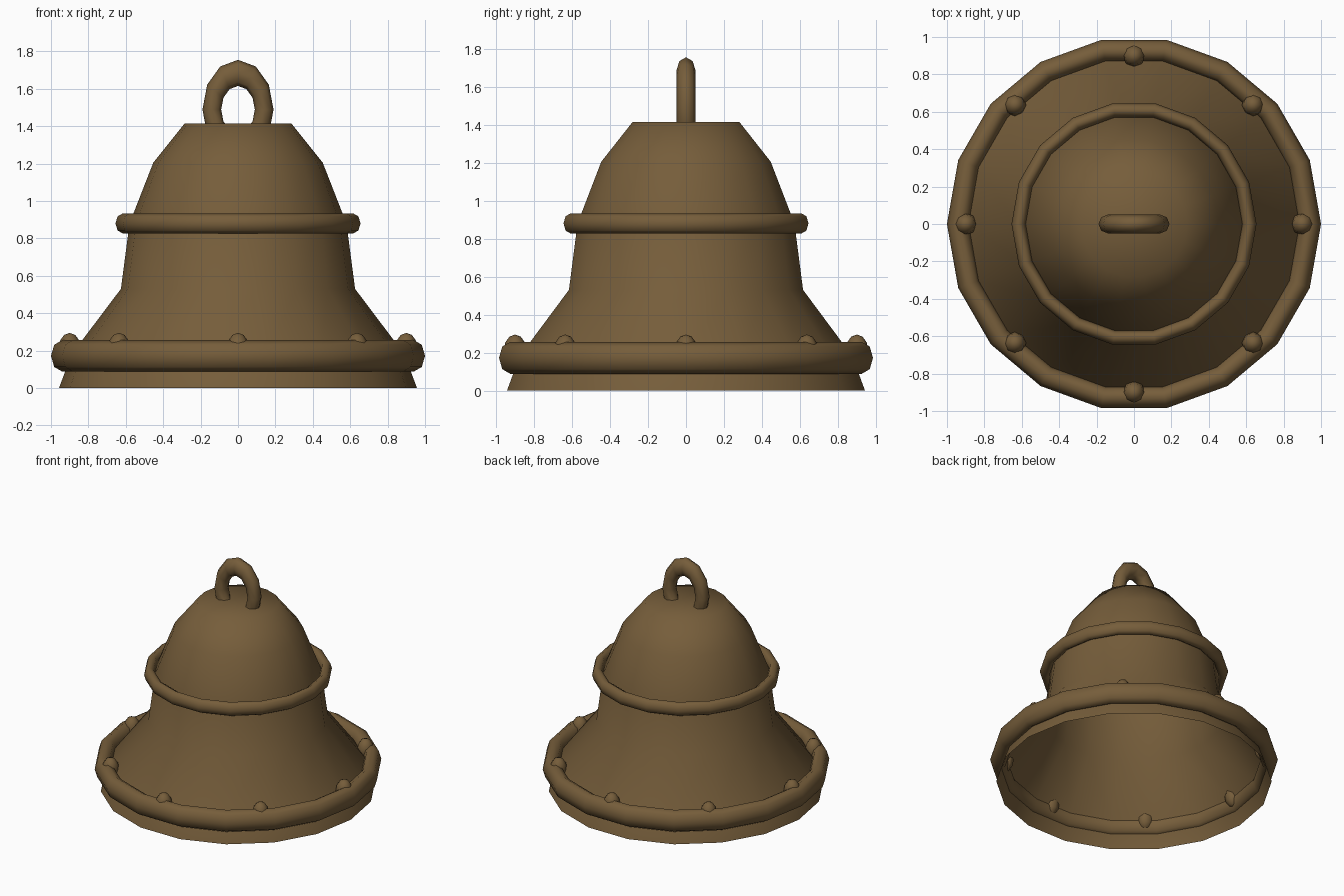
import bpy, bmesh
from math import radians, cos, sin
from mathutils import Matrix, Vector

if "Cube" in bpy.data.objects:
    bpy.data.objects.remove(bpy.data.objects["Cube"], do_unlink=True)

bronze = bpy.data.materials.new("aged_bronze")
bronze.use_nodes = True
color = (0.18, 0.11, 0.043, 1)
bronze.diffuse_color = color
bronze.node_tree.nodes["Principled BSDF"].inputs["Base Color"].default_value = color

STRETCH = 1.4  # every round part is taller than it is wide
SIDES = 18


def finish(obj, name):
    obj.name = name
    obj.data.name = name
    obj.data.materials.append(bronze)
    for face in obj.data.polygons:
        face.use_smooth = True
    return obj


def lathe(name, profile):
    bm = bmesh.new()
    verts = [bm.verts.new((r, 0, z)) for r, z in profile]
    edges = [bm.edges.new(pair) for pair in zip(verts, verts[1:])]
    bmesh.ops.spin(bm, geom=verts + edges, cent=(0, 0, 0), axis=(0, 0, 1),
                   angle=radians(360), steps=SIDES, use_duplicate=False)
    bmesh.ops.remove_doubles(bm, verts=bm.verts, dist=0.0005)
    bmesh.ops.recalc_face_normals(bm, faces=bm.faces)
    mesh = bpy.data.meshes.new(name)
    bm.to_mesh(mesh)
    bm.free()
    obj = bpy.data.objects.new(name, mesh)
    bpy.context.collection.objects.link(obj)
    return finish(obj, name)


def ring(name, z, major, minor, sides=SIDES, upright=False):
    bpy.ops.mesh.primitive_torus_add(major_radius=major, minor_radius=minor,
                                     major_segments=sides, minor_segments=8)
    obj = bpy.context.object
    turn = Matrix.Rotation(radians(90 if upright else 0), 4, 'X')
    obj.data.transform(Matrix.Diagonal((1, 1, STRETCH, 1)) @ turn)
    obj.location.z = z
    return finish(obj, name)


# Open, thin bell shell with a closed crown
lathe("bell_body", [(0.957, 0), (0.89, 0.18), (0.626, 0.53), (0.58, 0.88),
                    (0.453, 1.205), (0.285, 1.415), (0, 1.415)])

# Raised bands and the hanging loop
ring("lower_band", 0.172, 0.94, 0.06)
ring("waist_band", 0.88, 0.617, 0.038)
ring("hanging_loop", 1.489, 0.14, 0.05, sides=12, upright=True)

# Studs around the lower band
for i in range(8):
    a = radians(45 * i)
    bpy.ops.mesh.primitive_uv_sphere_add(segments=8, ring_count=6, radius=0.06)
    stud = bpy.context.object
    stud.data.transform(Matrix.Diagonal((1, 1, STRETCH, 1)))
    stud.location = Vector((0.9 * cos(a), 0.9 * sin(a), 0.211))
    finish(stud, f"stud_{i + 1}")
